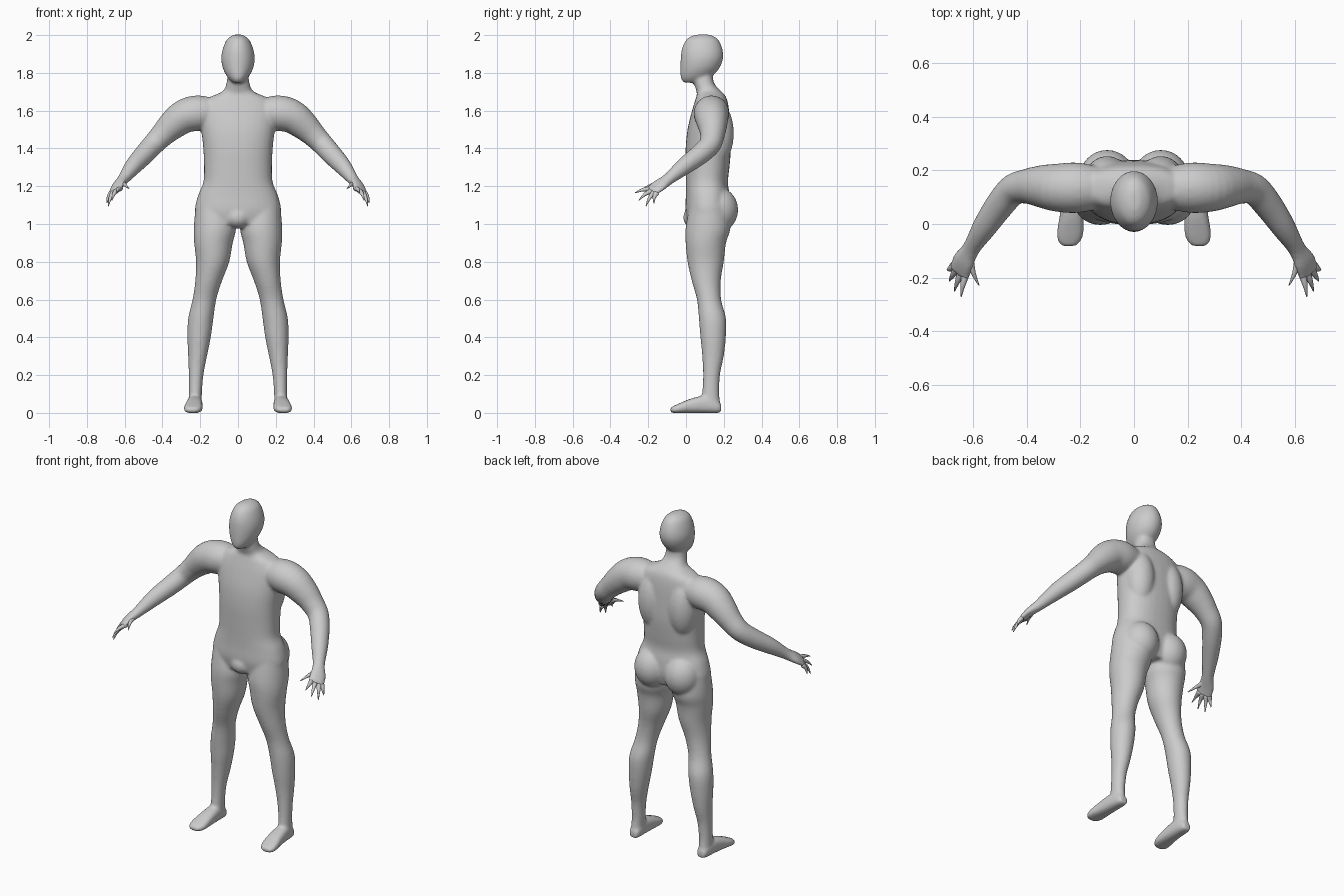
import bpy, bmesh, math
from mathutils import Vector, Matrix


def catmull(p0, p1, p2, p3, t):
    return 0.5 * (2 * p1 + (p2 - p0) * t + (2 * p0 - 5 * p1 + 4 * p2 - p3) * t * t
                  + (3 * p1 - p0 - 3 * p2 + p3) * t ** 3)


def refine(secs, n=4):
    out = []
    for i in range(len(secs) - 1):
        q = [secs[max(0, min(len(secs) - 1, i + k))] for k in (-1, 0, 1, 2)]
        out += [[catmull(*c, j / n) for c in zip(*q)] for j in range(n)]
    return out + [list(secs[-1])]


def loft(bm, secs, axes=None, ref=None, power=2.0, side=1, seg=32):
    """Sections are (x, y, z, a, b): centre and two radii of a superellipse."""
    secs = refine(secs)
    pts = [Vector(s[:3]) for s in secs]
    rings = []
    for i, s in enumerate(secs):
        if axes:
            u, v = map(Vector, axes)
        else:
            t = (pts[min(i + 1, len(pts) - 1)] - pts[max(i - 1, 0)]).normalized()
            u = Vector(ref)
            u = (u - t * u.dot(t)).normalized()
            v = t.cross(u)
        ring = []
        for k in range(seg):
            c, d = math.cos(math.tau * k / seg), math.sin(math.tau * k / seg)
            c = math.copysign(abs(c) ** (2 / power), c)
            d = math.copysign(abs(d) ** (2 / power), d)
            p = pts[i] + u * (c * s[3]) + v * (d * s[4])
            ring.append(bm.verts.new((p.x * side, p.y, p.z)))
        rings.append(ring)
    for r, q in zip(rings, rings[1:]):
        for k in range(seg):
            bm.faces.new((r[k], r[(k + 1) % seg], q[(k + 1) % seg], q[k]))
    bm.faces.new(rings[0])
    bm.faces.new(rings[-1])


def stack(rows):
    """(z, centre x, half width, front y, back y) -> loft sections."""
    return [(cx, (f + b) / 2, z, w, (b - f) / 2) for z, cx, w, f, b in rows]


def ball(bm, loc, radii):
    m = Matrix.Translation(loc) @ Matrix.Diagonal((*radii, 1))
    bmesh.ops.create_uvsphere(bm, u_segments=32, v_segments=20, radius=1, matrix=m)


def finish(name, bm):
    bmesh.ops.recalc_face_normals(bm, faces=bm.faces[:])
    me = bpy.data.meshes.new(name)
    bm.to_mesh(me)
    bm.free()
    for p in me.polygons:
        p.use_smooth = True
    ob = bpy.data.objects.new(name, me)
    bpy.context.collection.objects.link(ob)
    return ob


FLAT = ((1, 0, 0), (0, 1, 0))
HAND = (0.77, 0.45, -0.45)
body = bmesh.new()

# head
loft(body, stack([
    (2.003, 0, .02, .06, .12), (1.995, 0, .036, .03, .145), (1.975, 0, .06, .0, .172),
    (1.93, 0, .08, -.021, .192), (1.88, 0, .089, -.028, .197), (1.83, 0, .082, -.03, .18),
    (1.79, 0, .064, -.03, .147), (1.765, 0, .045, -.025, .11), (1.748, 0, .025, -.012, .07)]), FLAT)

# neck and torso
loft(body, stack([
    (1.82, 0, .05, .045, .14), (1.75, 0, .06, .043, .147), (1.71, 0, .074, .053, .178),
    (1.69, 0, .105, .058, .2), (1.66, 0, .17, .05, .217), (1.6, 0, .205, .032, .228),
    (1.5, 0, .195, .008, .235), (1.4, 0, .184, -.002, .238), (1.3, 0, .180, -.002, .23),
    (1.22, 0, .184, -.001, .222), (1.15, 0, .212, -.001, .232), (1.07, 0, .229, -.003, .235),
    (1.0, 0, .212, .01, .215)]), FLAT, power=2.3)
ball(body, (0, .05, 1.035), (.07, .065, .06))

leg = stack([
    (1.1, .125, .1, .02, .22), (.98, .122, .112, -.002, .235), (.9, .13, .102, -.002, .212),
    (.8, .134, .088, .008, .2), (.7, .155, .071, .03, .184), (.6, .178, .063, .058, .186),
    (.5, .197, .067, .068, .212), (.4, .206, .062, .076, .211), (.3, .214, .05, .086, .2),
    (.2, .222, .039, .09, .18), (.1, .226, .035, .085, .176), (.04, .228, .035, .07, .184)])
foot = [(.226, .186, .024, .024, .022), (.227, .16, .034, .034, .035), (.229, .1, .045, .04, .046),
        (.232, .03, .038, .045, .039), (.237, -.03, .026, .05, .027), (.241, -.065, .018, .043, .019),
        (.243, -.083, .016, .024, .012)]
arm = [(.10, .135, 1.585, .07, .07), (.2, .135, 1.588, .093, .093), (.28, .135, 1.572, .091, .091),
       (.345, .14, 1.525, .079, .079), (.40, .14, 1.472, .065, .065), (.45, .127, 1.42, .058, .058),
       (.50, .07, 1.365, .054, .054), (.555, -.01, 1.305, .046, .046), (.605, -.09, 1.24, .034, .031),
       (.635, -.14, 1.205, .046, .023), (.652, -.185, 1.172, .047, .014)]
for s in (1, -1):
    loft(body, leg, FLAT, side=s)
    loft(body, foot, ((1, 0, 0), (0, 0, 1)), side=s, power=2.6)
    loft(body, arm, ref=HAND, side=s)
    # buttocks and back muscles
    ball(body, (s * .1, .168, 1.075), (.105, .108, .12))
    ball(body, (s * .1, .165, 1.48), (.085, .088, .17))

# merge into one smooth skin
skin = finish("body", body)
rm = skin.modifiers.new("merge", 'REMESH')
rm.mode = 'VOXEL'
rm.voxel_size = .008
rm.use_smooth_shade = True
sm = skin.modifiers.new("soften", 'SMOOTH')
sm.factor = .5
sm.iterations = 10

# fingers: root, tip
fingers = [((.612, -.13, 1.215), (.577, -.228, 1.187)), ((.625, -.18, 1.187), (.643, -.27, 1.165)),
           ((.642, -.178, 1.178), (.668, -.25, 1.125)), ((.66, -.168, 1.168), (.687, -.212, 1.094)),
           ((.672, -.158, 1.162), (.695, -.17, 1.11))]
for s, label in ((1, "left"), (-1, "right")):
    bm = bmesh.new()
    for root, tip in fingers:
        a, b = Vector(root), Vector(tip)
        mid = a.lerp(b, .5) + Vector((.003, -.004, .005))
        loft(bm, [(*a, .017, .014), (*mid, .009, .009), (*b, .002, .002)],
             ref=HAND, side=s, seg=12)
    finish(label + "_fingers", bm)
